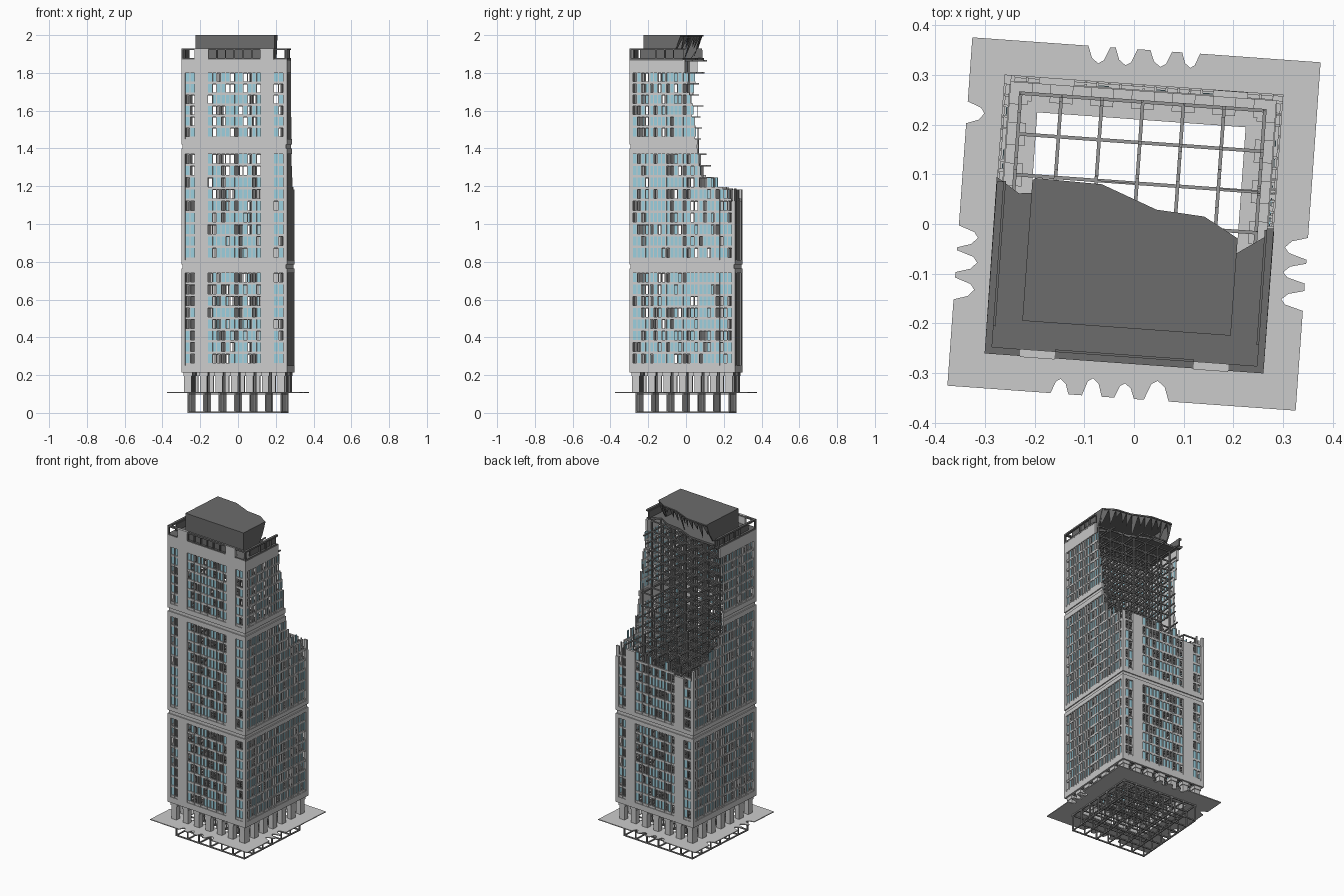
import bpy, bmesh, random
from math import radians
from mathutils import Matrix, Vector

if "Cube" in bpy.data.objects:
    bpy.data.objects.remove(bpy.data.objects["Cube"])

random.seed(4)
H = 0.281                                   # half width of the tower
TURN = Matrix.Rotation(radians(-4.1), 3, 'Z')
TIERS = [(0.25, 0.74, 8), (0.81, 1.37, 9), (1.45, 1.80, 6)]
GRID = [-0.246 + 0.082 * i for i in range(7)]

# broken edge: how far back (y) the building survives at a given place
LEFT = [(1.11, 0.30), (1.15, 0.285), (1.19, 0.2), (1.25, 0.06), (1.35, 0.01), (1.7, 0.015), (1.86, 0.05)]
RIGHT = [(1.11, 0.30), (1.15, 0.285), (1.19, 0.22), (1.25, 0.11), (1.4, 0.08), (1.7, 0.045), (1.86, 0.02)]
ROOF = [(-0.282, 0.075), (-0.235, 0.045), (-0.205, 0.078), (-0.07, 0.075),
        (0.043, 0.032), (0.14, 0.025), (0.21, -0.014), (0.282, 0.005)]


def interp(table, t):
    if t <= table[0][0]:
        return table[0][1]
    for (a, va), (b, vb) in zip(table, table[1:]):
        if t <= b:
            return va + (vb - va) * (t - a) / (b - a)
    return table[-1][1]


def limit(x, z):
    if z > 1.86:
        return interp(ROOF, x)
    t = min(max((x + H) / (2 * H), 0), 1)
    return interp(LEFT, z) * (1 - t) + interp(RIGHT, z) * t


def prism(bm, pts, vec):
    f = bm.faces.new([bm.verts.new(p) for p in pts])
    r = bmesh.ops.extrude_face_region(bm, geom=[f])
    bmesh.ops.translate(bm, vec=Vector(vec), verts=[v for v in r['geom'] if isinstance(v, bmesh.types.BMVert)])


def box(bm, x0, x1, y0, y1, z0, z1, extra=0.0, ragged=0.016):
    """Box trimmed at the broken edge."""
    zc = (z0 + z1) / 2
    if zc > 1.09:
        lim = limit((x0 + x1) / 2, zc + random.uniform(-ragged, ragged)) + extra
        lim += random.uniform(-ragged, ragged) * 0.5
        if y0 >= lim - 0.002:
            return
        y1 = min(y1, lim)
    prism(bm, [(x0, y0, z0), (x1, y0, z0), (x1, y1, z0), (x0, y1, z0)], (0, 0, z1 - z0))


def on_wall(bm, k, u0, u1, d0, d1, z0, z1):
    """Box on side k (0 front, 1 right, 2 back, 3 left); d is depth inward."""
    a, b = (u0, -H + d0), (u1, -H + d1)
    for _ in range(k):
        a, b = (-a[1], a[0]), (-b[1], b[0])
    box(bm, min(a[0], b[0]), max(a[0], b[0]), min(a[1], b[1]), max(a[1], b[1]), z0, z1)


def finish(bm, name, color=None):
    bmesh.ops.recalc_face_normals(bm, faces=bm.faces)
    bmesh.ops.transform(bm, matrix=TURN.to_4x4(), verts=bm.verts)
    me = bpy.data.meshes.new(name)
    bm.to_mesh(me)
    bm.free()
    ob = bpy.data.objects.new(name, me)
    bpy.context.collection.objects.link(ob)
    if color:
        m = bpy.data.materials.get(name) or bpy.data.materials.new(name)
        m.diffuse_color = (*color, 1)
        m.use_nodes = True
        m.node_tree.nodes["Principled BSDF"].inputs["Base Color"].default_value = m.diffuse_color
        me.materials.append(m)


walls, frames, glass, dark = (bmesh.new() for _ in range(4))
pillars, steel, plate, house = (bmesh.new() for _ in range(4))

for k in range(4):
    plain = k % 2 == 0                      # front/back have solid piers
    if plain:
        solids = [(-H, -0.26), (-0.21, -0.14), (0.14, 0.21), (0.26, H)]
        bays = [(-0.26, -0.21, 2), (-0.14, 0.14, 12), (0.21, 0.26, 2)]
    else:
        solids = [(-H, -0.262), (0.262, H)]
        bays = [(-0.262, 0.262, 24)]
    # solid horizontal bands with a groove; cut in pieces so they break raggedly
    for z0, z1 in ((0.215, 0.25), (0.74, 0.765), (0.785, 0.81), (1.37, 1.40), (1.42, 1.45), (1.80, 1.87)):
        on_wall(walls, k, -H, H, 0, 0.014, z0, z1)
    for z0, z1 in ((0.765, 0.785), (1.40, 1.42)):
        on_wall(walls, k, -H + 0.006, H - 0.006, 0.006, 0.014, z0, z1)
    # piers, spandrels, mullions and panes floor by floor
    for zb, zt, n in TIERS:
        h = (zt - zb) / n
        for f in range(n):
            z = zb + f * h
            for u0, u1 in solids:
                on_wall(walls, k, u0, u1, 0, 0.014, z, z + h)
            for u0, u1, m in bays:
                w = (u1 - u0) / m
                for i in range(m):
                    u = u0 + i * w
                    on_wall(frames, k, u, u + w, 0.004, 0.012, z, z + 0.013)
                    if i:
                        t = 0.005 if (not plain and i % 4 == 0) else 0.0025
                        on_wall(frames, k, u - t, u + t, 0.002, 0.012, z, z + h)
                    if random.random() > 0.42:
                        on_wall(glass, k, u, u + w, 0.008, 0.010, z + 0.013, z + h)
    # ground floor pillars round the outer steel columns
    for g in GRID:
        on_wall(pillars, k, g - 0.018, g + 0.018, 0.014, 0.046, 0.11, 0.215)
        on_wall(pillars, k, g - 0.023, g + 0.023, 0.010, 0.050, 0.195, 0.215)
    # parapet: rail, corner posts, recessed panels, pier tops
    on_wall(dark, k, -H, H, 0, 0.014, 1.92, 1.93)
    for s in (-1, 1):
        c = s * (H - 0.005)
        on_wall(dark, k, c - 0.005, c + 0.005, 0, 0.01, 1.87, 1.92)
        if plain:
            c = s * 0.175
            on_wall(walls, k, c - 0.035, c + 0.035, -0.002, 0.014, 1.87, 1.93)
    if plain:
        on_wall(dark, k, -0.14, 0.14, 0.012, 0.018, 1.87, 1.92)
    else:
        on_wall(dark, k, -0.225, 0.225, 0.012, 0.018, 1.87, 1.92)
    for i in range(7):
        u = -0.14 + i * 0.28 / 6
        on_wall(dark, k, u - 0.003, u + 0.003, 0.002, 0.014, 1.87, 1.92)

# steel lattice through the whole height
levels = [0.004, 0.10, 0.23]
for zb, zt, n in TIERS:
    levels += [zb + i * (zt - zb) / n for i in range(n + 1)]
levels.append(1.865)
r = 0.0035
for g in GRID:
    for y in GRID:
        box(steel, g - r, g + r, y - r, y + r, 0, 1.12, ragged=0)
        for a, b in zip(levels, levels[1:]):
            if a > 1.1:
                box(steel, g - r, g + r, y - r, y + r, a, b, 0.02)
for z in levels:
    for g in GRID:
        if z < 1.1:
            box(steel, -0.246, 0.246, g - r, g + r, z - r, z + r)
            box(steel, g - r, g + r, -0.246, 0.246, z - r, z + r)
        else:
            box(steel, g - r, g + r, -0.246, 0.246, z - r, z + r, random.uniform(-0.01, 0.06))
            for a, b in zip(GRID, GRID[1:]):
                box(steel, a, b, g - r, g + r, z - r, z + r, 0.02)

# pavement ring with torn notches: (centre, half width, depth) along each side
NOTCHES = [[(-0.125, 0.018, 0.03), (-0.06, 0.02, 0.036), (0.005, 0.02, 0.03), (0.07, 0.025, 0.04)],
           [(-0.13, 0.02, 0.045), (-0.075, 0.02, 0.045), (-0.025, 0.022, 0.045)],
           [(-0.09, 0.018, 0.03), (-0.03, 0.022, 0.032), (0.04, 0.022, 0.034), (0.095, 0.022, 0.034)],
           [(-0.20, 0.022, 0.035), (0.05, 0.022, 0.04), (0.10, 0.022, 0.042), (0.155, 0.022, 0.04)]]
for k, notches in enumerate(NOTCHES):
    pts = [(-0.351, -0.351)]
    for c, w, d in notches:
        pts += [(c - w, -0.351), (c - w * 0.5, -0.351 + d * 0.8), (c, -0.351 + d),
                (c + w * 0.6, -0.351 + d * 0.7), (c + w, -0.351)]
    pts += [(0.351, -0.351), (0.21, -0.21), (-0.21, -0.21)]
    for _ in range(k):
        pts = [(-y, x) for x, y in pts]
    prism(plate, [(x, y, 0.106) for x, y in pts], (0, 0, 0.005))

# roof deck and hollow rooftop box, both ending at the broken edge
edge = [(x, y - (0.03 if abs(x) < 0.23 else 0)) for x, y in ROOF]
prism(dark, [(-H, -H, 1.866), (H, -H, 1.866)] + [(x, y, 1.866) for x, y in reversed(edge)], (0, 0, 0.012))
P = 0.21
top = [(-P, interp(ROOF, -P))] + [p for p in ROOF if abs(p[0]) < P] + [(P, interp(ROOF, P))]
prism(house, [(-P, -P, 1.992), (P, -P, 1.992)] + [(x, y, 1.992) for x, y in reversed(top)], (0, 0, 0.008))
prism(house, [(-P, -P, 1.875), (P, -P, 1.875), (P, -P, 1.995), (-P, -P, 1.995)], (0, 0.008, 0))
for s in (-1, 1):
    e = interp(ROOF, s * P)
    prism(house, [(s * P, -P, 1.875), (s * P, e - 0.06, 1.875), (s * P, e - 0.025, 1.93),
                  (s * P, e, 1.995), (s * P, -P, 1.995)], (-s * 0.008, 0, 0))
# torn sheet hanging along the broken rooftop edge
for i in range(12):
    a = -P + i * 0.035
    b, c = a + 0.035, a + random.uniform(0.008, 0.027)
    drop = random.uniform(0.03, 0.13)
    prism(house, [(a, interp(ROOF, a) - 0.004, 1.995), (b, interp(ROOF, b) - 0.004, 1.995),
                  (c, interp(ROOF, c) - 0.4 * drop, 1.995 - drop)], (0, -0.003, 0))

finish(walls, "outer_walls")
finish(frames, "window_frames")
finish(glass, "window_glass", (0.33, 0.62, 0.72))
finish(pillars, "ground_floor_pillars")
finish(steel, "steel_frame", (0.3, 0.3, 0.3))
finish(plate, "pavement")
finish(dark, "roof_and_parapet", (0.15, 0.15, 0.15))
finish(house, "rooftop_box", (0.15, 0.15, 0.15))
